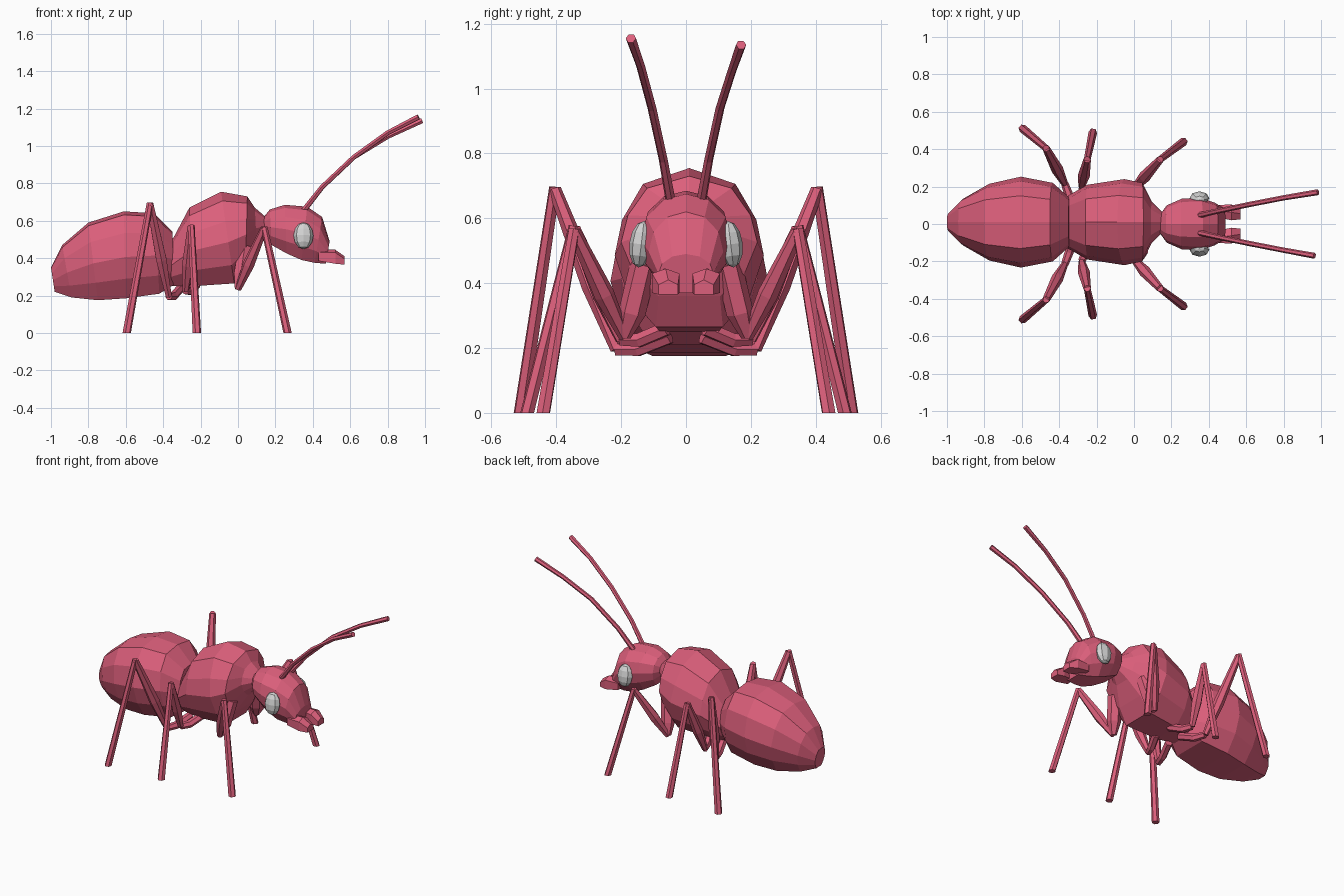
import bpy, bmesh, math
from mathutils import Vector

if "Cube" in bpy.data.objects:
    bpy.data.objects.remove(bpy.data.objects["Cube"])


def material(name, rgb):
    m = bpy.data.materials.new(name)
    m.diffuse_color = (*rgb, 1)
    m.use_nodes = True
    m.node_tree.nodes["Principled BSDF"].inputs["Base Color"].default_value = m.diffuse_color
    return m


PINK = material("pink red", (0.72, 0.115, 0.20))
GREY = material("light grey", (0.66, 0.66, 0.66))


def skin(name, rings, mat=PINK):
    """Join rings of points into a closed, flat-shaded hull."""
    bm = bmesh.new()
    loops = [[bm.verts.new(p) for p in r] for r in rings]
    n = len(loops[0])
    for a, b in zip(loops, loops[1:]):
        for i in range(n):
            j = (i + 1) % n
            bm.faces.new((a[i], a[j], b[j], b[i]))
    bm.faces.new(loops[0])
    bm.faces.new(loops[-1])
    bmesh.ops.recalc_face_normals(bm, faces=bm.faces)
    me = bpy.data.meshes.new(name)
    bm.to_mesh(me)
    bm.free()
    me.materials.append(mat)
    ob = bpy.data.objects.new(name, me)
    bpy.context.collection.objects.link(ob)
    return ob


def body(name, half, stations, y0=0.01):
    """Loft a mirrored cross-section; station = top x, z, bottom x, z, half width."""
    section = half + [(-u, v) for u, v in reversed(half) if u > 0]
    rings = []
    for tx, tz, bx, bz, w in stations:
        top, bot = Vector((tx, 0, tz)), Vector((bx, 0, bz))
        mid, up = (top + bot) / 2, (top - bot) / 2
        rings.append([mid + up * v + Vector((0, y0 + w * u, 0)) for u, v in section])
    return skin(name, rings)


def tube(name, path, radii, sides=6):
    """Tapered tube along a path; ends on the ground are cut level."""
    pts = [Vector(p) for p in path]
    rings = []
    for i, (p, r) in enumerate(zip(pts, radii)):
        d = pts[min(i + 1, len(pts) - 1)] - pts[max(i - 1, 0)]
        q = d.to_track_quat('Z', 'Y')
        ring = []
        for k in range(sides):
            a = 2 * math.pi * k / sides
            v = p + q @ Vector((r * math.cos(a), r * math.sin(a), 0))
            if p.z < 0.01:
                v.z = 0
            ring.append(v)
        rings.append(ring)
    return skin(name, rings)


# Abdomen, with a flat underside
body("abdomen", [(0, 1), (0.58, 0.92), (0.9, 0.5), (1, -0.05), (0.85, -0.55), (0.55, -1)], [
    (-1.0, 0.35, -0.98, 0.22, 0.05),
    (-0.94, 0.47, -0.89, 0.19, 0.125),
    (-0.80, 0.59, -0.75, 0.175, 0.205),
    (-0.61, 0.65, -0.60, 0.185, 0.243),
    (-0.45, 0.64, -0.42, 0.21, 0.21),
    (-0.35, 0.54, -0.34, 0.26, 0.13)])

# Thorax, narrowing to the neck
body("thorax", [(0, 1), (0.62, 0.8), (0.9, 0.35), (1, -0.1), (0.82, -0.6), (0.45, -1)], [
    (-0.35, 0.50, -0.36, 0.25, 0.14),
    (-0.26, 0.67, -0.24, 0.25, 0.20),
    (-0.09, 0.755, -0.02, 0.265, 0.23),
    (0.05, 0.73, 0.04, 0.36, 0.21),
    (0.09, 0.67, 0.10, 0.47, 0.11),
    (0.16, 0.61, 0.16, 0.54, 0.045)])

# Head, sloping down to the mouth
body("head", [(0, 1), (0.5, 0.87), (0.87, 0.5), (1, 0), (0.9, -0.5), (0.55, -1)], [
    (0.13, 0.61, 0.14, 0.53, 0.045),
    (0.17, 0.66, 0.18, 0.47, 0.10),
    (0.25, 0.685, 0.26, 0.425, 0.135),
    (0.37, 0.675, 0.34, 0.39, 0.14),
    (0.45, 0.62, 0.41, 0.375, 0.115),
    (0.49, 0.49, 0.47, 0.37, 0.085)], 0)

for side, s in (("left", 1), ("right", -1)):
    # Jaws
    skin(side + "_jaw", [
        [(x, s * y, z) for y, z in ((a, lo), (b, lo), (b, hi - 0.015), ((a + b) / 2, hi), (a, hi - 0.015))]
        for x, a, b, lo, hi in ((0.43, 0.04, 0.10, 0.385, 0.445),
                                (0.52, 0.02, 0.105, 0.37, 0.445),
                                (0.57, 0.025, 0.085, 0.365, 0.41))])

    # Eyes
    bpy.ops.mesh.primitive_uv_sphere_add(segments=8, ring_count=6, location=(0.35, s * 0.138, 0.52),
                                         rotation=(s * 0.12, 0, 0))
    eye = bpy.context.object
    eye.name = side + "_eye"
    eye.scale = (0.053, 0.037, 0.072)
    eye.data.materials.append(GREY)

    # Antennae, one slightly higher than the other
    dz, dx = (-0.01, 0.008) if s > 0 else (0.01, -0.01)
    tube(side + "_antenna", [(0.34, s * 0.045, 0.64), (0.45, s * 0.07, 0.78), (0.62, s * 0.105, 0.94),
                             (0.80, s * 0.14, 1.06 + dz), (0.975 + dx, s * 0.17, 1.145 + dz)],
         [0.016, 0.014, 0.014, 0.014, 0.016])

    # Legs: root, hip, knee, foot, root thickness
    for name, root, hip, knee, foot, thick in (
            ("front", (0.04, 0.13, 0.46), (0.0, 0.19, 0.235), (0.14, 0.345, 0.56), (0.265, 0.44, 0), 0.042),
            ("middle", (-0.22, 0.06, 0.26), (-0.28, 0.20, 0.225), (-0.25, 0.345, 0.57), (-0.22, 0.49, 0), 0.024),
            ("rear", (-0.31, 0.05, 0.235), (-0.37, 0.215, 0.195), (-0.47, 0.405, 0.69), (-0.595, 0.51, 0), 0.024)):
        root, hip, knee, foot = (Vector((x, s * y, z)) for x, y, z in (root, hip, knee, foot))
        label = f"{side}_{name}_"
        elbow = root.lerp(hip, 0.6) - Vector((0, 0, 0.015))
        tube(label + "hip", [root, elbow, hip], [thick, thick, 0.02])
        tube(label + "thigh", [hip, hip.lerp(knee, 0.4), knee], [0.018, 0.032, 0.02])
        tube(label + "shin", [knee + Vector((0, 0, 0.005)), foot], [0.018, 0.023])
